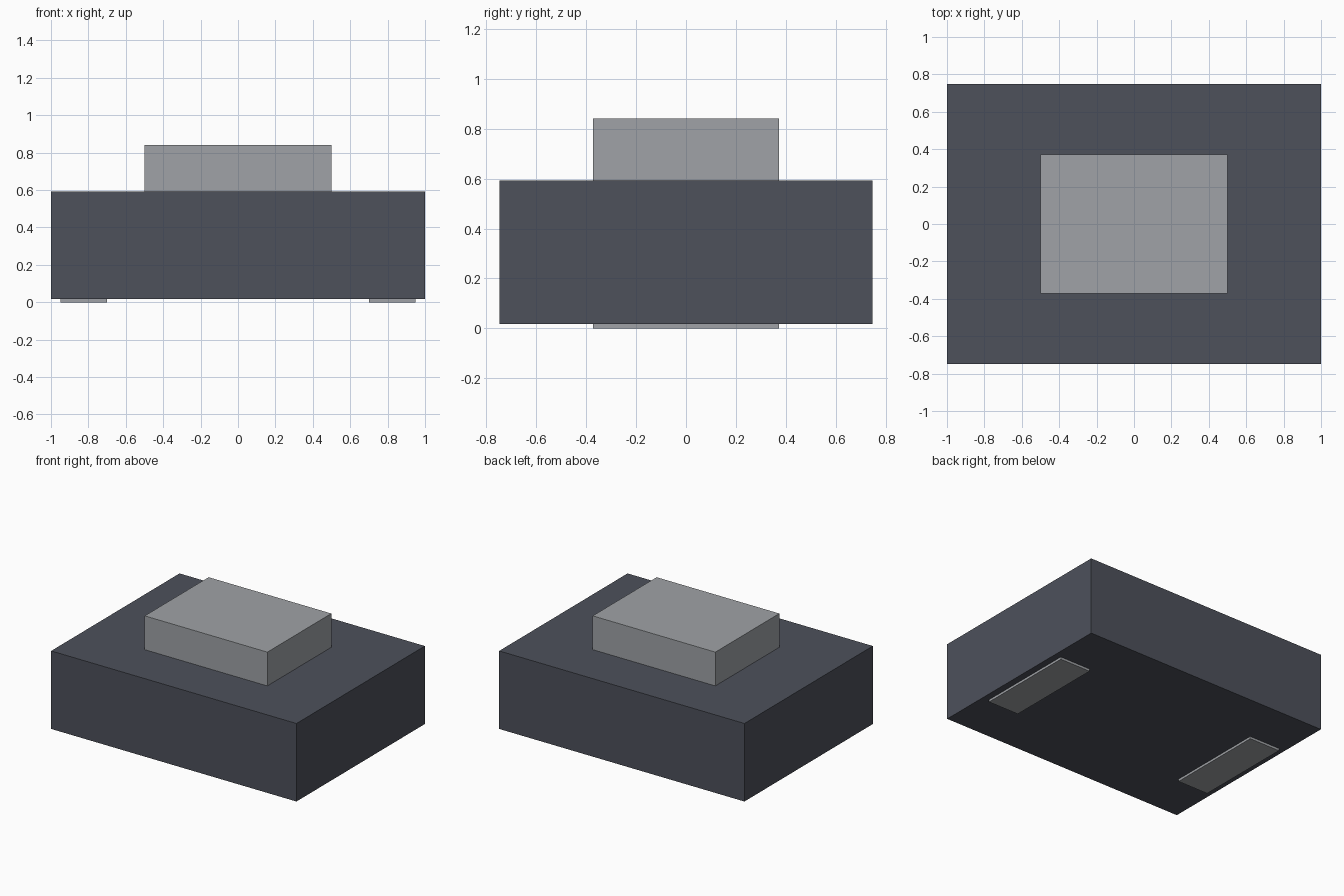
import bpy

if "Cube" in bpy.data.objects:
    bpy.data.objects.remove(bpy.data.objects["Cube"], do_unlink=True)


def material(name, rgb):
    mat = bpy.data.materials.new(name)
    mat.use_nodes = True
    mat.diffuse_color = (*rgb, 1)
    mat.node_tree.nodes["Principled BSDF"].inputs["Base Color"].default_value = (*rgb, 1)
    return mat


def box(name, x, size_x, size_y, bottom, top, mat):
    bpy.ops.mesh.primitive_cube_add(size=1, location=(x, 0, (bottom + top) / 2))
    obj = bpy.context.object
    obj.name = name
    obj.scale = (size_x, size_y, top - bottom)
    bpy.ops.object.transform_apply(location=False, rotation=False, scale=True)
    obj.data.materials.append(mat)
    return obj


dark = material("dark slate", (0.075, 0.082, 0.105))
grey = material("light grey", (0.35, 0.365, 0.385))

# Main block and raised cap
box("body", 0, 2, 1.495, 0.017, 0.592, dark)
box("top_block", 0, 1, 0.745, 0.592, 0.841, grey)

# Contact pads underneath
for name, side in (("left_pad", 1), ("right_pad", -1)):
    box(name, side * 0.825, 0.25, 0.745, 0, 0.017, grey)
